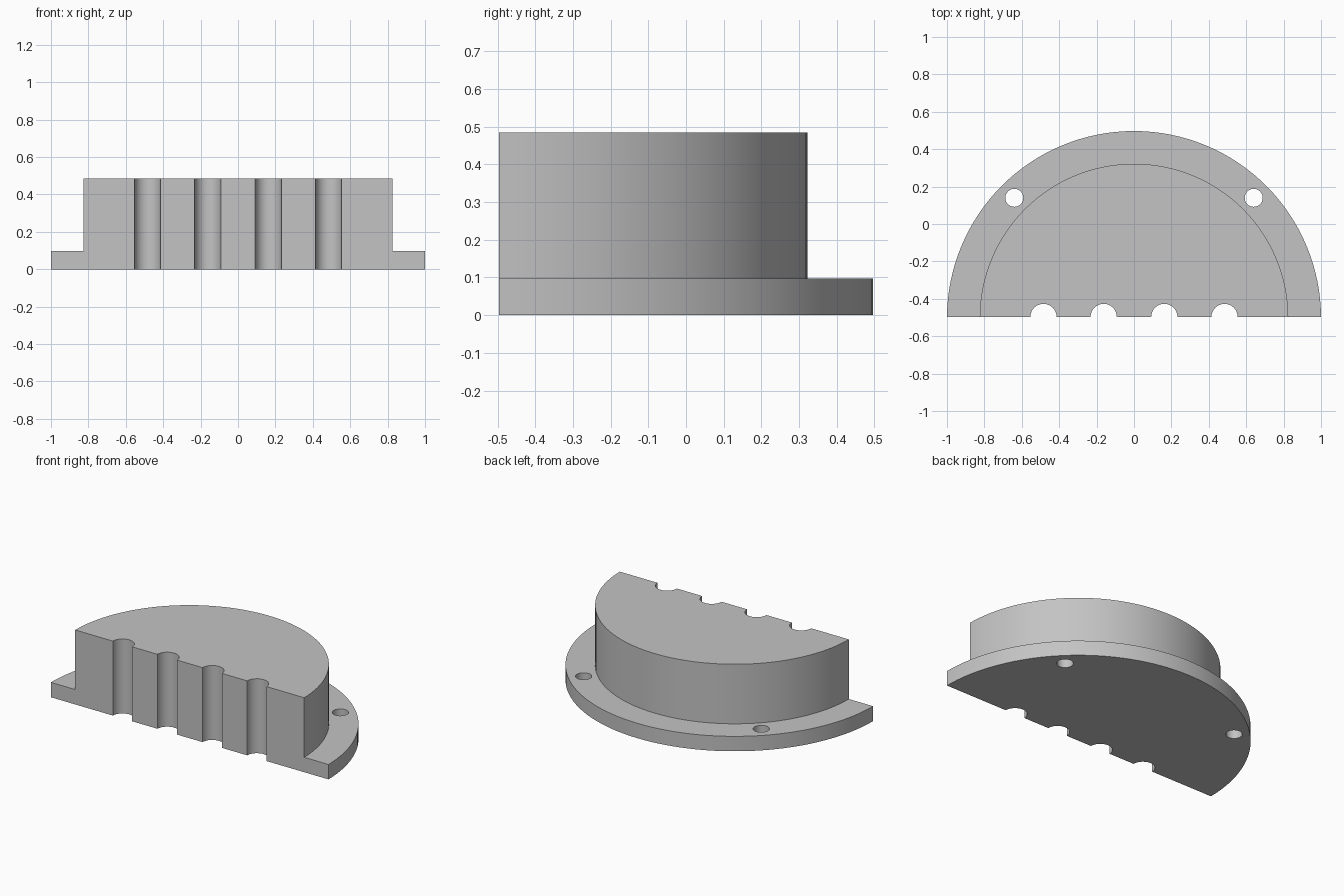
import bpy, math

if "Cube" in bpy.data.objects:
    bpy.data.objects.remove(bpy.data.objects["Cube"])

FRONT = -0.497        # flat front plane
CENTRE = -0.503       # centre of both round walls
FLANGE_H, TOTAL_H = 0.097, 0.485

grey = bpy.data.materials.new("plain grey")
grey.diffuse_color = (0.55, 0.55, 0.55, 1)
grey.use_nodes = True
grey.node_tree.nodes["Principled BSDF"].inputs["Base Color"].default_value = grey.diffuse_color


def cylinder(name, x, y, r, z0, z1, sides):
    bpy.ops.mesh.primitive_cylinder_add(vertices=sides, radius=r, depth=z1 - z0,
                                        location=(x, y, (z0 + z1) / 2))
    ob = bpy.context.object
    ob.name = name
    ob.data.materials.append(grey)
    return ob


def boolean(target, other, operation):
    mod = target.modifiers.new(operation.lower(), 'BOOLEAN')
    mod.operation, mod.object, mod.solver = operation, other, 'EXACT'
    bpy.context.view_layer.objects.active = target
    bpy.ops.object.modifier_apply(modifier=mod.name)
    bpy.data.objects.remove(other, do_unlink=True)


# Thin round flange with the tall round body rising from it
block = cylinder("flanged_half_block", 0, CENTRE, 1.0, 0, FLANGE_H, 128)
body = cylinder("body", 0, CENTRE, 0.825, 0, TOTAL_H, 128)
boolean(block, body, 'UNION')

# Flat front: slice away the front half
bpy.ops.mesh.primitive_cube_add(size=1, location=(0, FRONT - 1, 0.25))
slicer = bpy.context.object
slicer.scale = (3, 2, 2)
slicer.data.materials.append(grey)
bpy.context.view_layer.update()
boolean(block, slicer, 'DIFFERENCE')

# Four half-round grooves down the front
for x in (-0.484, -0.162, 0.162, 0.484):
    boolean(block, cylinder("groove", x, FRONT, 0.07, -0.2, 0.8, 48), 'DIFFERENCE')

# Two screw holes through the flange
for x in (-0.64, 0.64):
    boolean(block, cylinder("hole", x, 0.14, 0.048, -0.2, 0.3, 40), 'DIFFERENCE')

bpy.ops.object.select_all(action='DESELECT')
block.select_set(True)
bpy.context.view_layer.objects.active = block
bpy.ops.object.shade_smooth_by_angle(angle=math.radians(30))
